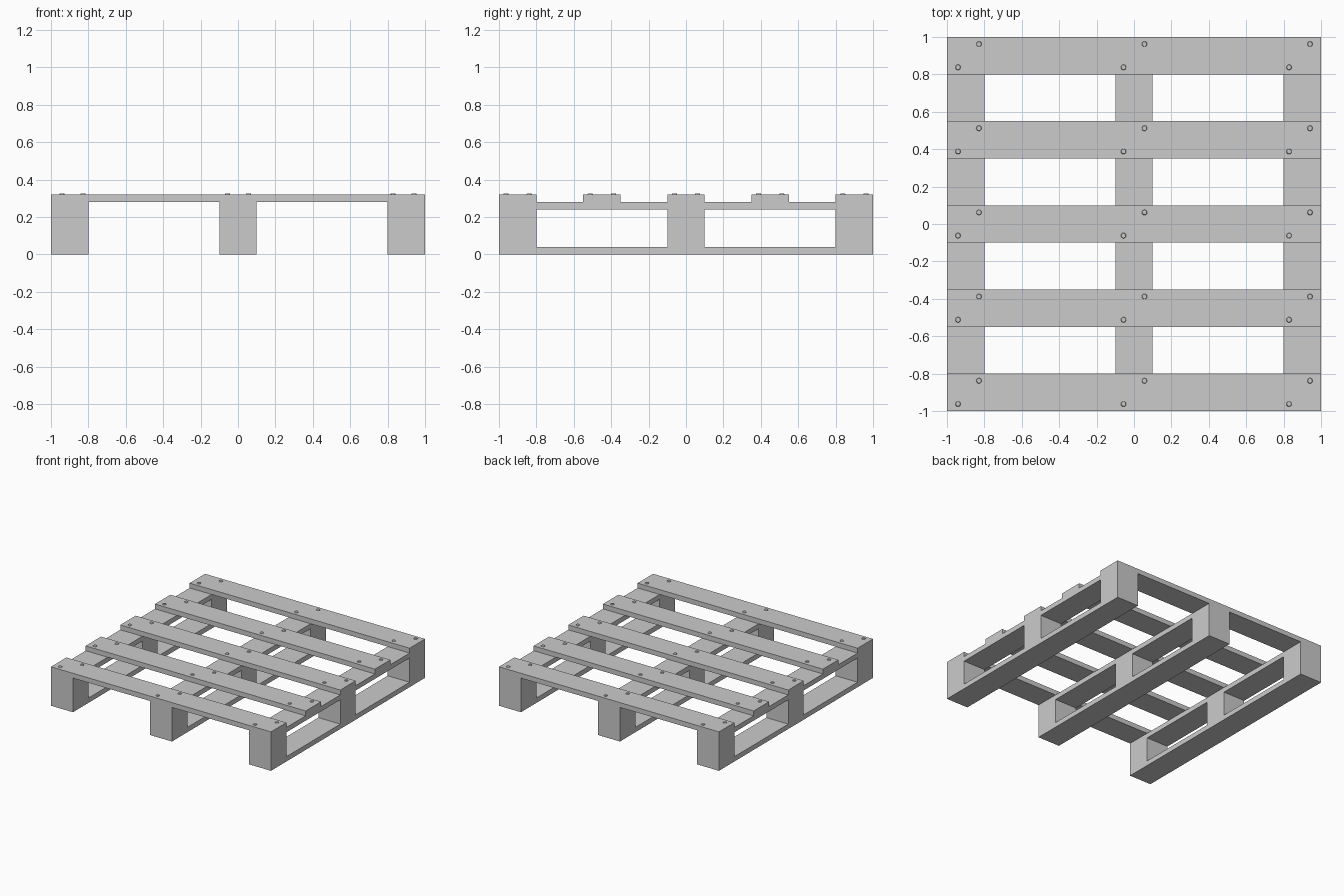
import bpy
from mathutils import Vector

if "Cube" in bpy.data.objects:
    bpy.data.objects.remove(bpy.data.objects["Cube"])

T = 0.04          # board thickness
W = 0.2           # board width
COLS = (-0.9, 0.0, 0.9)
ROWS = (-0.9, -0.45, 0.0, 0.45, 0.9)


def box(name, center, size):
    bpy.ops.mesh.primitive_cube_add(size=1, location=center)
    ob = bpy.context.object
    ob.name = name
    for v in ob.data.vertices:
        v.co = Vector(a * b for a, b in zip(v.co, size))
    return ob


def nail(x, y):
    # low tapered nail head sitting on the deck
    bpy.ops.mesh.primitive_cone_add(vertices=16, radius1=0.017, radius2=0.012,
                                    depth=0.012, location=(x, y, 0.32))
    bpy.context.object.name = "nail_head"


for x in COLS:
    # skid on the ground and stringer below the deck, both running front to back
    box("bottom_skid", (x, 0, T / 2), (W, 2, T))
    box("stringer_board", (x, 0, 0.26), (W, 2, T))
    # spacer blocks
    for y in COLS:
        box("spacer_block", (x, y, 0.14), (W, W, 0.2))

for y in ROWS:
    # deck boards running left to right
    box("deck_board", (0, y, 0.30), (2, W, T))
    # two diagonal nails at every crossing
    for x in (-0.885, 0.0, 0.885):
        for s in (-1, 1):
            nail(x + s * 0.056, y + s * 0.062)
